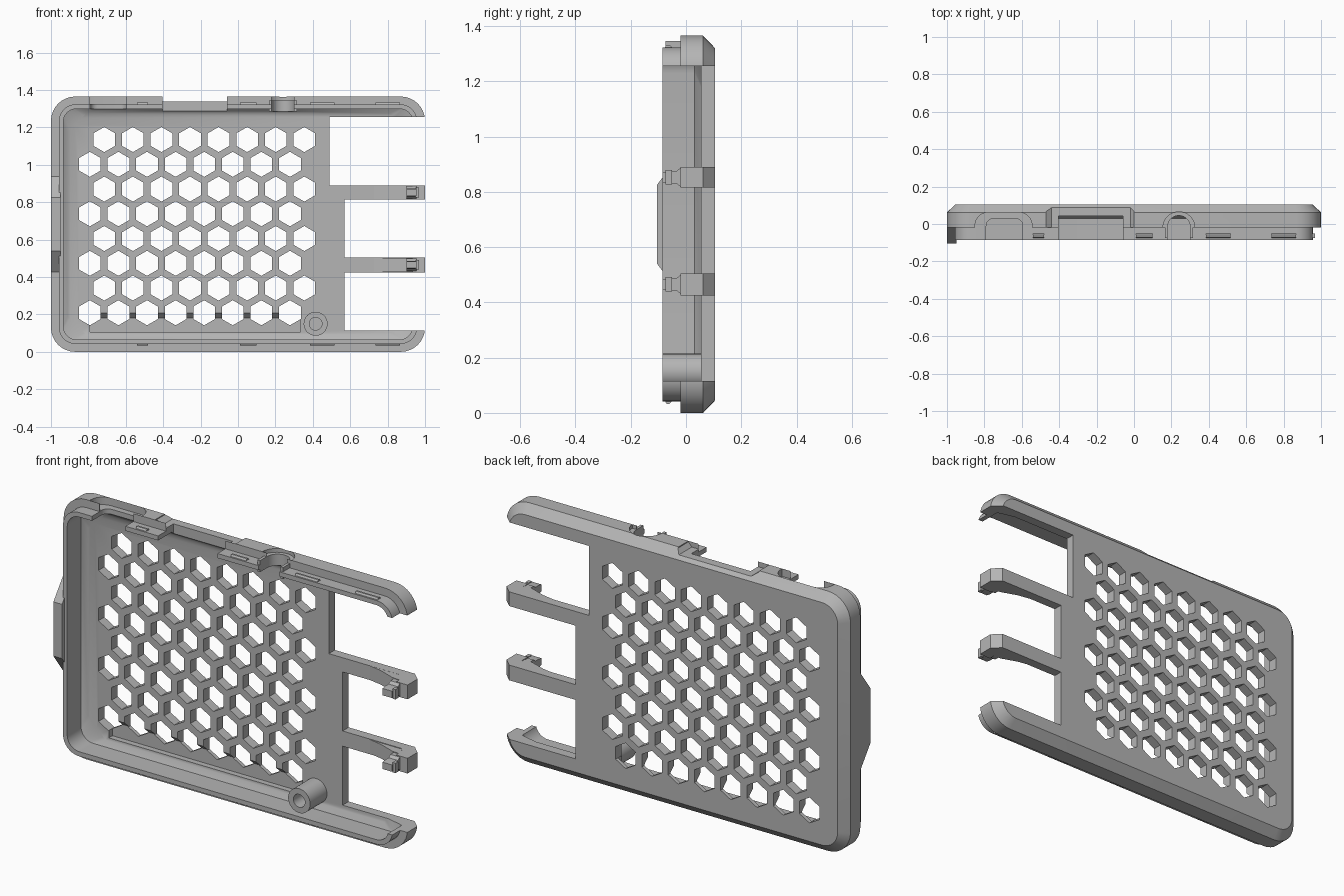
import bpy, bmesh, math

cube = bpy.data.objects.get("Cube")
if cube:
    bpy.data.objects.remove(cube, do_unlink=True)

H = 1.365  # overall height

grey = bpy.data.materials.new("plain grey plastic")
grey.use_nodes = True
COLOUR = (0.46, 0.46, 0.46, 1)
grey.diffuse_color = COLOUR
grey.node_tree.nodes["Principled BSDF"].inputs["Base Color"].default_value = COLOUR


def finish(name, bm):
    bmesh.ops.recalc_face_normals(bm, faces=bm.faces[:])
    me = bpy.data.meshes.new(name)
    bm.to_mesh(me)
    bm.free()
    me.materials.append(grey)
    ob = bpy.data.objects.new(name, me)
    bpy.context.collection.objects.link(ob)
    return ob


def add_prism(bm, pts, axis, a, b):
    """Extrude a 2D outline along x, y or z from a to b."""
    place = {"x": lambda p, t: (t, p[0], p[1]),
             "y": lambda p, t: (p[0], t, p[1]),
             "z": lambda p, t: (p[0], p[1], t)}[axis]
    lo = [bm.verts.new(place(p, a)) for p in pts]
    hi = [bm.verts.new(place(p, b)) for p in pts]
    bm.faces.new(lo)
    bm.faces.new(hi)
    for i in range(len(pts)):
        j = (i + 1) % len(pts)
        bm.faces.new((lo[i], lo[j], hi[j], hi[i]))


def prism(name, pts, axis, a, b):
    bm = bmesh.new()
    add_prism(bm, pts, axis, a, b)
    return finish(name, bm)


def rect(x0, x1, y0, y1):
    return [(x0, y0), (x1, y0), (x1, y1), (x0, y1)]


def box(name, x0, x1, y0, y1, z0, z1):
    return prism(name, rect(x0, x1, z0, z1), "y", y0, y1)


def circle(cx, cy, r, n, turn=0.0):
    return [(cx + r * math.cos(math.tau * i / n + turn),
             cy + r * math.sin(math.tau * i / n + turn)) for i in range(n)]


def arch(x0, x1, y0, y1, r, n=6):
    """Outline open towards the front with two rounded rear corners."""
    pts = [(x0, y0), (x1, y0)]
    for cx, start in ((x1 - r, 0), (x0 + r, 90)):
        for i in range(n + 1):
            t = math.radians(start + 90 * i / n)
            pts.append((cx + r * math.cos(t), y1 - r + r * math.sin(t)))
    return pts


def cut(target, cutter):
    cutter.hide_render = True
    bpy.context.view_layer.objects.active = target
    mod = target.modifiers.new("cut", "BOOLEAN")
    mod.operation = "DIFFERENCE"
    mod.solver = "EXACT"
    mod.object = cutter
    bpy.ops.object.modifier_apply(modifier=mod.name)
    bpy.data.objects.remove(cutter, do_unlink=True)


# Tray shell: lofted rounded rectangles from the back, round the rim, to the floor
def ring(bm, off, y, r, n=8, bevelled=False):
    verts = []
    for sx, sz, start in ((1, 1, 0), (-1, 1, 90), (-1, -1, 180), (1, -1, 270)):
        cx, cz = sx * (1 - off - r), H / 2 + sz * (H / 2 - off - r)
        a0 = math.radians(start)
        for i in range(n + 1):
            t = math.radians(start + 90 * i / n)
            c, s = math.cos(t), math.sin(t)
            if bevelled:
                f = i / n
                c = math.cos(a0) * (1 - f) - math.sin(a0) * f
                s = math.sin(a0) * (1 - f) + math.cos(a0) * f
            verts.append(bm.verts.new((cx + r * c, y, cz + r * s)))
    return verts


bm = bmesh.new()
rings = [ring(bm, 0.045, 0.105, 0.09), ring(bm, 0, 0.062, 0.13),
         ring(bm, 0, -0.02, 0.13), ring(bm, 0.042, -0.02, 0.09),
         ring(bm, 0.042, -0.085, 0.09), ring(bm, 0.066, -0.085, 0.07),
         ring(bm, 0.066, 0.03, 0.07), ring(bm, 0.09, 0.055, 0.1, bevelled=True)]
for a, b in zip(rings, rings[1:]):
    for i in range(len(a)):
        j = (i + 1) % len(a)
        bm.faces.new((a[i], a[j], b[j], b[i]))
bm.faces.new(rings[0])
bm.faces.new(rings[-1])
shell = finish("case_shell", bm)

# Shallow recess along the lower floor
cut(shell, prism("floor_recess", [(0.0, 0.105), (0.085, 0.105), (0.085, 0.18),
                                  (0.055, 0.208), (0.0, 0.208)], "x", -0.79, 0.335))

# Honeycomb vents
bm = bmesh.new()
for row in range(8):
    for col in range(8):
        x = -0.715 - 0.077 * (row % 2) + 0.1528 * col
        add_prism(bm, circle(x, 1.135 - 0.1323 * row, 0.067, 6, math.pi / 6), "y", -0.01, 0.2)
cut(shell, finish("vents", bm))

# Side openings that leave two arms, and the rim removed in front of them
for x0, z0, z1 in ((0.49, 0.89, 1.255), (0.57, 0.505, 0.815), (0.57, 0.115, 0.425)):
    cut(shell, box("side_opening", x0, 1.2, -0.3, 0.3, z0, z1))
cut(shell, box("rim_opening", 0.8, 1.2, -0.3, -0.02, 0.115, 1.255))

# Oval port: shallow outer recess and through notch
cut(shell, prism("oval_recess", arch(-0.85, -0.545, -0.019, 0.062, 0.07), "z", 1.325, 1.5))
cut(shell, prism("oval_notch", arch(-0.79, -0.595, -0.3, 0.03, 0.04), "z", 1.2, 1.5))
# Wide port: sloped outer recess and through notch
cut(shell, prism("wide_recess", [(-0.44, 1.338), (-0.02, 1.338), (0.0, 1.36), (0.0, 1.5),
                                 (-0.47, 1.5), (-0.47, 1.36)], "y", -0.0199, 0.097))
cut(shell, box("wide_notch", -0.405, -0.06, -0.3, 0.042, 1.2, 1.5))
# Round port: through arch with a wider mouth
cut(shell, prism("round_notch", arch(0.18, 0.3, -0.3, 0.045, 0.06, 8), "z", 1.2, 1.5))
cut(shell, prism("round_mouth", arch(0.155, 0.325, -0.019, 0.065, 0.084, 8), "z", 1.345, 1.5))

parts = [shell]

# Round port sleeve
bm = bmesh.new()
outer, inner = [arch(0.24 - r, 0.24 + r, -0.075, r - 0.015, r, 8) for r in (0.075, 0.06)]
add_prism(bm, outer, "z", 1.285, 1.345)
sleeve = finish("round_port_sleeve", bm)
cut(sleeve, prism("sleeve_bore", [(x, y if y > -0.07 else -0.2) for x, y in inner],
                  "z", 1.2, 1.5))
parts.append(sleeve)

# Screw boss with blind hole
boss = prism("screw_boss", circle(0.415, 0.15, 0.064, 32), "y", -0.085, 0.06)
cut(boss, prism("screw_hole", circle(0.415, 0.15, 0.034, 24), "y", -0.2, 0.045))
parts.append(boss)

# Outer locating tab on the right wall
parts.append(prism("side_tab", [(-0.015, 0.42), (-0.105, 0.54), (-0.105, 0.825),
                                (-0.015, 0.945)], "x", -1.0, -0.95))

# Arm ramps and end clips
for z in (0.465, 0.8525):
    parts.append(prism("arm_ramp", [(0.7, 0.06), (0.8, 0.042), (0.89, 0.01),
                                    (0.94, 0.005), (0.94, 0.06)], "z", z - 0.037, z + 0.037))
    parts.append(prism("arm_clip", [(-0.085, z - 0.018), (-0.085, z + 0.018),
                                    (-0.06, z + 0.022), (-0.035, z + 0.022),
                                    (-0.02, z + 0.034), (0.03, z + 0.034),
                                    (0.03, z - 0.034), (-0.02, z - 0.034),
                                    (-0.035, z - 0.022), (-0.06, z - 0.022)],
                       "x", 0.9, 0.955))
    parts.append(box("clip_catch", 0.95, 0.968, -0.075, -0.05, z - 0.026, z + 0.026))

# Snap ridges along the rim, top and bottom
for x0, x1 in ((-0.54, -0.48), (0.01, 0.1), (0.385, 0.515), (0.735, 0.865)):
    for edge, out in ((H - 0.045, 1), (0.045, -1)):
        parts.append(prism("snap_ridge", [(-0.078, edge), (-0.07, edge + 0.012 * out),
                                          (-0.06, edge + 0.012 * out), (-0.048, edge)],
                           "x", x0, x1))

# Smooth rounded surfaces, crisp edges
bpy.ops.object.select_all(action="DESELECT")
for ob in parts:
    ob.select_set(True)
bpy.context.view_layer.objects.active = shell
bpy.ops.object.shade_smooth_by_angle(angle=math.radians(30))
